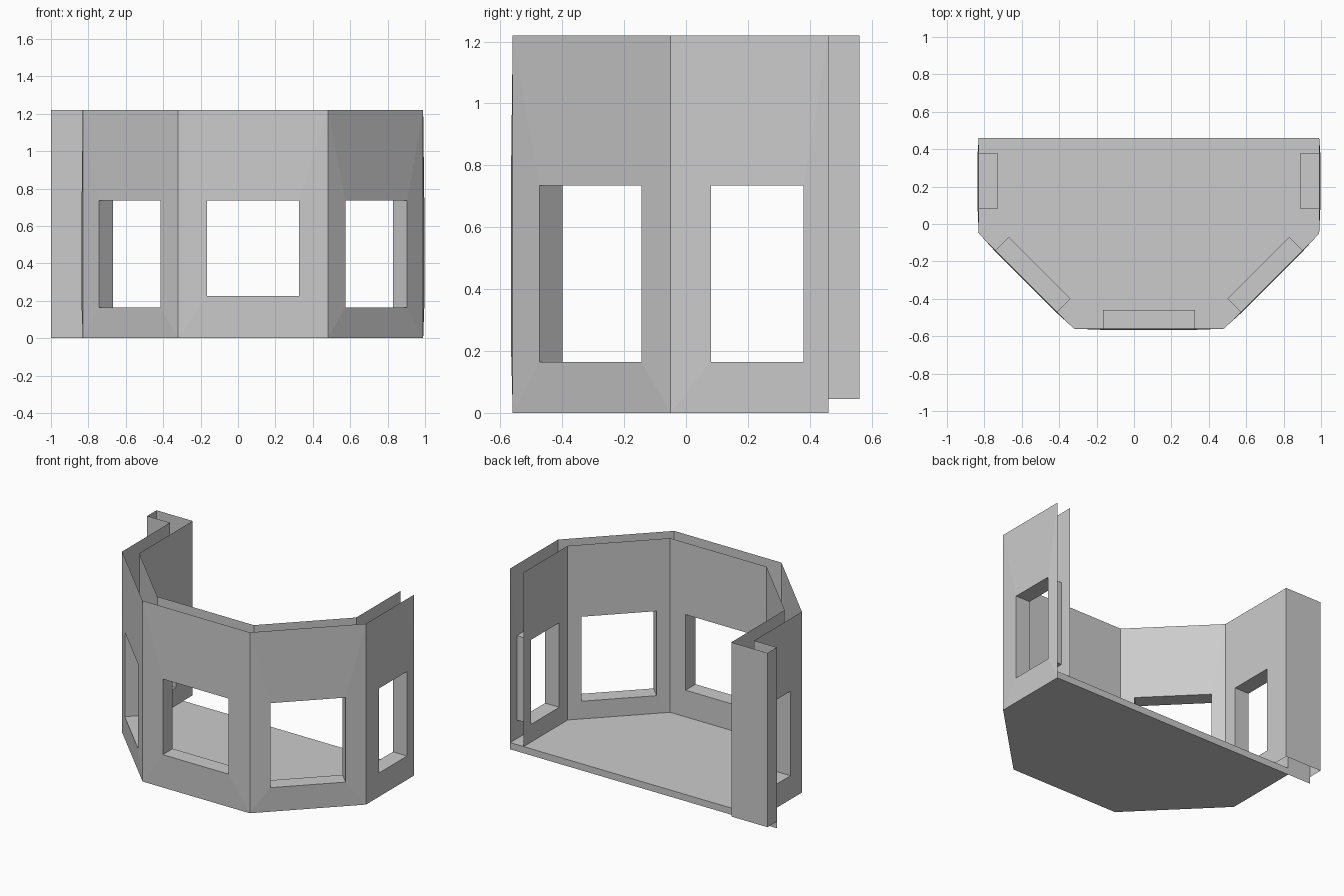
import bpy
import bmesh
from mathutils import Vector

if "Cube" in bpy.data.objects:
    bpy.data.objects.remove(bpy.data.objects["Cube"])

FLOOR, TOP = 0.045, 1.22
BULGE = 0.006          # outer faces swell slightly around each window

grey = bpy.data.materials.new("plain grey")
grey.diffuse_color = (0.6, 0.6, 0.6, 1)
grey.use_nodes = True
grey.node_tree.nodes["Principled BSDF"].inputs["Base Color"].default_value = grey.diffuse_color

# Plan outlines: outer skin and the lining set 0.1 inside it
OUTER = [(-0.83, 0.46), (-0.83, -0.05), (-0.32, -0.56),
         (0.48, -0.56), (0.99, -0.05), (0.99, 0.46)]
INNER = [(-0.73, 0.56), (-0.73, -0.01), (-0.28, -0.46),
         (0.44, -0.46), (0.89, -0.01), (0.89, 0.46)]
# One window per wall: two plan points on the outer skin, sill and head heights
WINDOWS = [((-0.83, 0.38), (-0.83, 0.08), 0.165, 0.735),
           ((-0.74, -0.14), (-0.41, -0.47), 0.165, 0.735),
           ((-0.165, -0.56), (0.325, -0.56), 0.225, 0.735),
           ((0.57, -0.47), (0.90, -0.14), 0.165, 0.735),
           ((0.99, 0.08), (0.99, 0.38), 0.165, 0.735)]


def ring(a, b, low, high, offset=Vector((0, 0, 0))):
    """Four corners of an upright rectangle over the plan line a-b."""
    return [Vector((*p, z)) + offset
            for p, z in ((a, low), (b, low), (b, high), (a, high))]


def bridge(bm, first, second):
    """Join two four-cornered rings with a band of faces."""
    v, w = [bm.verts.new(c) for c in first], [bm.verts.new(c) for c in second]
    for i in range(4):
        j = (i + 1) % 4
        bm.faces.new((v[i], v[j], w[j], w[i]))


def finish(bm, name):
    bmesh.ops.remove_doubles(bm, verts=bm.verts, dist=0.0005)
    mesh = bpy.data.meshes.new(name)
    bm.to_mesh(mesh)
    bm.free()
    mesh.materials.append(grey)
    bpy.context.collection.objects.link(bpy.data.objects.new(name, mesh))


outer, lining, reveals = bmesh.new(), bmesh.new(), bmesh.new()
for i, (a, b, sill, head) in enumerate(WINDOWS):
    p, q = OUTER[i], OUTER[i + 1]
    d = Vector((q[0] - p[0], q[1] - p[1], 0)).normalized()
    out = Vector((d.y, -d.x, 0))
    hole_out = ring(a, b, sill, head, out * BULGE)
    hole_in = ring(a, b, sill, head, out * -0.1)
    # Outer wall, lining wall and the window opening between them
    bridge(outer, ring(p, q, 0, TOP), hole_out)
    bridge(lining, hole_in, ring(INNER[i], INNER[i + 1], FLOOR, TOP))
    bridge(reveals, hole_out, hole_in)

# Short return at the back left, open at the top
outer.faces.new([outer.verts.new(c)
                 for c in ring((-1, 0.46), OUTER[0], 0, TOP)])
for a, b in (((-1, 0.56), (-1, 0.46)), (INNER[0], (-1, 0.56))):
    lining.faces.new([lining.verts.new(c) for c in ring(a, b, FLOOR, TOP)])

finish(outer, "outer_wall")
finish(lining, "inner_wall")
finish(reveals, "window_reveals")

# Floor slab
slab = bmesh.new()
base = slab.faces.new([slab.verts.new((x, y, 0)) for x, y in OUTER])
grown = bmesh.ops.extrude_face_region(slab, geom=[base], use_keep_orig=True)
for v in grown["geom"]:
    if isinstance(v, bmesh.types.BMVert):
        v.co.z = FLOOR
bmesh.ops.recalc_face_normals(slab, faces=slab.faces)
finish(slab, "floor_slab")
